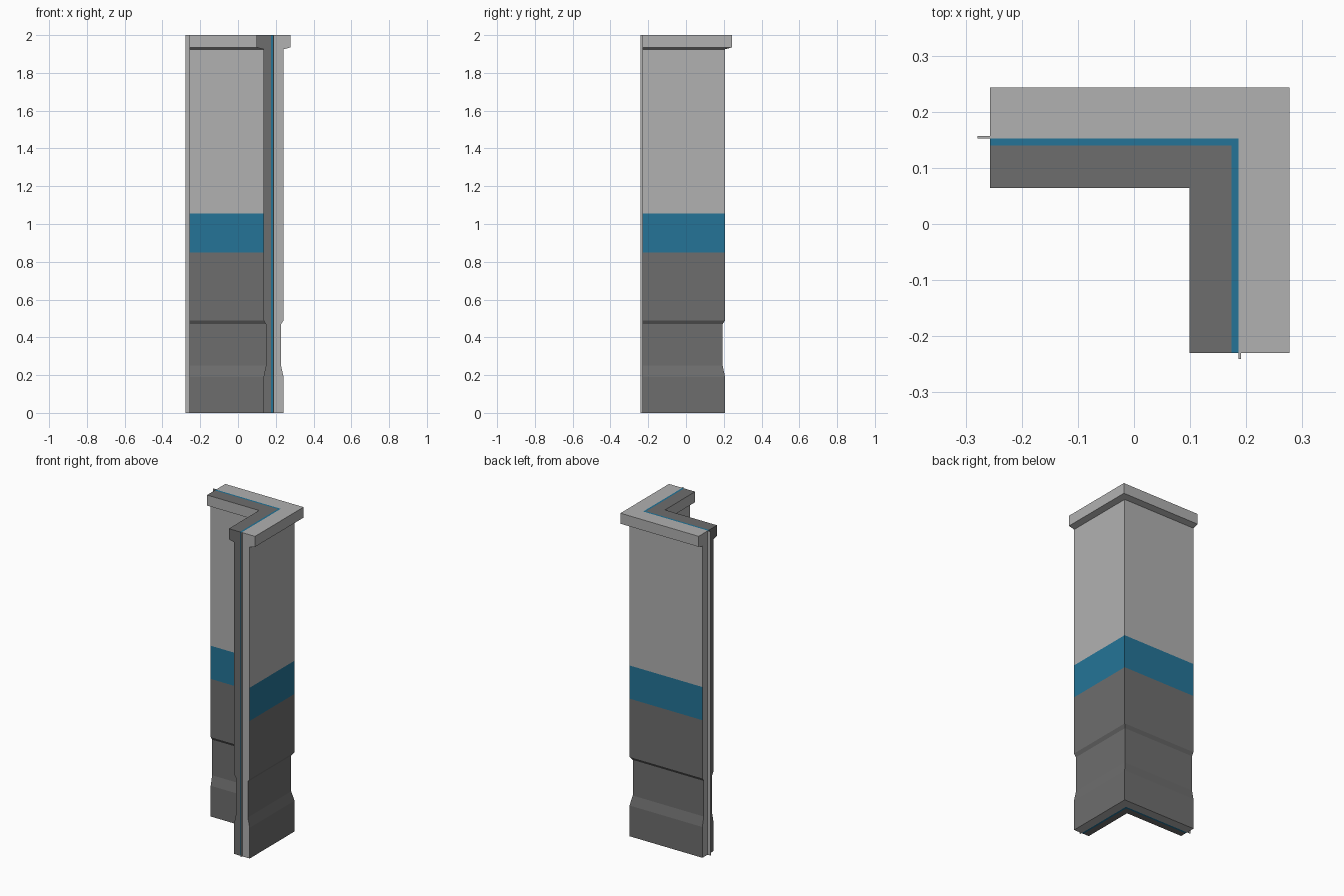
import bpy, bmesh

if "Cube" in bpy.data.objects:
    bpy.data.objects.remove(bpy.data.objects["Cube"])

def material(name, rgb):
    m = bpy.data.materials.new(name)
    m.diffuse_color = (*rgb, 1)
    m.use_nodes = True
    m.node_tree.nodes["Principled BSDF"].inputs["Base Color"].default_value = m.diffuse_color
    return m

LIGHT, DARK, BLUE = 0, 1, 2
MATS = [material("light grey", (0.44, 0.44, 0.44)),
        material("dark grey", (0.155, 0.155, 0.155)),
        material("blue", (0.018, 0.175, 0.31))]

XC, YC = 0.188, 0.154           # centre line of the L plan

def sweep(name, profile, body, banded=False, x0=-0.257, y0=-0.23):
    """Sweep an (offset, z) profile round the L; body colours ends, top, bottom."""
    bm = bmesh.new()
    rings = []
    for station in range(3):
        ring = []
        for d, z in profile:
            p = [(x0, YC + d), (XC + d, YC + d), (XC + d, y0)][station]
            ring.append(bm.verts.new((p[0], p[1], z)))
        rings.append(ring)
    n = len(profile)
    for a, b in zip(rings, rings[1:]):
        for i in range(n):
            j = (i + 1) % n
            f = bm.faces.new((a[i], a[j], b[j], b[i]))
            f.material_index = body
            z0, z1 = profile[i][1], profile[j][1]
            if banded and z0 != z1 and j != 0:      # visible wall faces
                zm = (z0 + z1) / 2
                f.material_index = DARK if zm < 0.85 else BLUE if zm < 1.055 else LIGHT
    for ring in (rings[0], rings[-1]):
        bm.faces.new(ring).material_index = body
    bmesh.ops.recalc_face_normals(bm, faces=bm.faces)
    me = bpy.data.meshes.new(name)
    bm.to_mesh(me)
    bm.free()
    for m in MATS:
        me.materials.append(m)
    ob = bpy.data.objects.new(name, me)
    bpy.context.collection.objects.link(ob)
    return ob

# Wall section: skirting, recess, step, colour band and top cap
WALL = [(0.053, 0), (0.053, 0.19), (0.040, 0.25), (0.040, 0.47), (0.053, 0.49),
        (0.053, 0.85), (0.053, 1.055), (0.053, 1.925), (0.0895, 1.935), (0.0895, 2)]

def wall_profile(side, back):
    return [(back, 0)] + [(side * d, z) for d, z in WALL] + [(back, 2)]

def slab(d0, d1):
    return [(d0, 0), (d1, 0), (d1, 2), (d0, 2)]

# Outer and inner wall shells
sweep("outer_wall", wall_profile(1, 0.003), LIGHT, banded=True)
sweep("inner_wall", wall_profile(-1, -0.014), DARK, banded=True)
# Blue core layer and thin panel whose edges stick out as joining tabs
sweep("blue_core", slab(-0.014, -0.002), BLUE)
sweep("joining_panel", slab(-0.002, 0.003), LIGHT, x0=-0.279, y0=-0.241)
